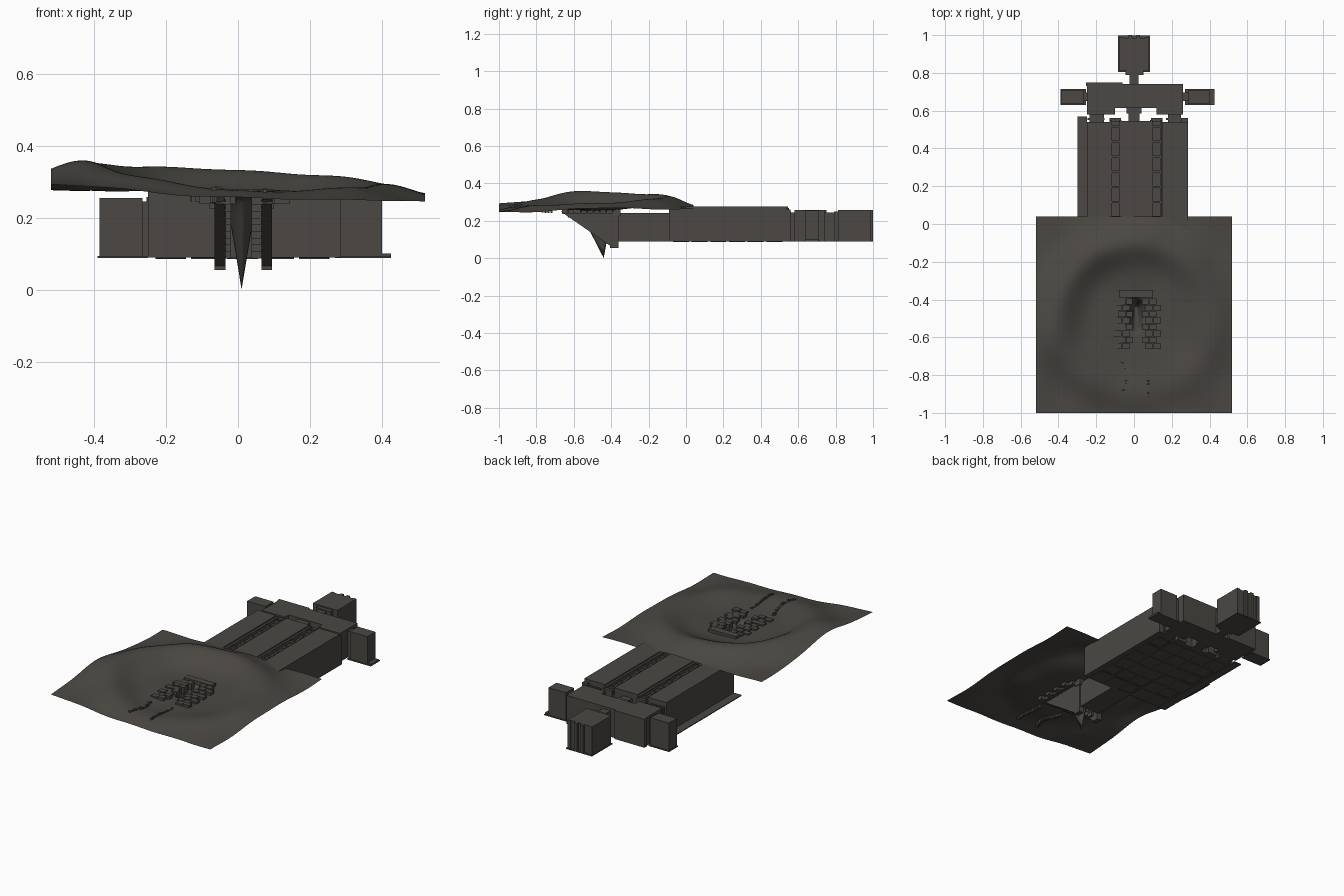
import bpy, bmesh, math, random
random.seed(4)

stone = bpy.data.materials.new("dark_stone")
stone.diffuse_color = (0.070, 0.064, 0.056, 1)


def finish(name, bm):
    bmesh.ops.recalc_face_normals(bm, faces=bm.faces)
    me = bpy.data.meshes.new(name)
    bm.to_mesh(me)
    bm.free()
    me.materials.append(stone)
    ob = bpy.data.objects.new(name, me)
    bpy.context.collection.objects.link(ob)
    return ob


def add_box(bm, x0, x1, y0, y1, z0, z1):
    vs = bmesh.ops.create_cube(bm, size=1)["verts"]
    for v in vs:
        v.co = ((x0 + x1) / 2 + v.co.x * (x1 - x0),
                (y0 + y1) / 2 + v.co.y * (y1 - y0),
                (z0 + z1) / 2 + v.co.z * (z1 - z0))


def boxes(name, *dims):
    bm = bmesh.new()
    for d in dims:
        add_box(bm, *d)
    return finish(name, bm)


def ground(x, y):
    # gently tilted sheet with a crater rim, a hill on the left and a low front entry
    u, v = (x + 0.52) / 1.04, (y + 1) / 1.04
    base = (0.29 * (1 - u) + 0.245 * u) * (1 - v) + (0.275 * (1 - u) + 0.265 * u) * v
    dx, dy = x, y + 0.5
    d = math.hypot(dx, dy)
    c, s = (dx / d, dy / d) if d > 1e-6 else (0, 0)
    rim = 0.314 - 0.02 * c + 0.02 * s
    z = base - 0.012 * math.exp(-(d / 0.25) ** 2)
    z += (rim - base) * math.exp(-((d - 0.40) / 0.11) ** 2)
    z += 0.04 * math.exp(-((x + 0.49) / 0.13) ** 2 - ((y + 0.6) / 0.25) ** 2)
    z -= 0.025 * math.exp(-(x / 0.25) ** 2 - ((y + 1) / 0.2) ** 2)
    z += 0.004 * math.sin(17 * x + 5 * y) * math.cos(13 * y - 4 * x)
    return z


def shaft(x, y):
    # narrow funnel at the foot of the stairwell
    ry = 0.14 if y < -0.44 else 0.05
    d = math.hypot((x - 0.01) / 0.045, (y + 0.44) / ry)
    return max(0, 1 - d) ** 1.1


# Hilly ground sheet
bm = bmesh.new()
bmesh.ops.create_grid(bm, x_segments=104, y_segments=104, size=0.52)
for v in bm.verts:
    x, y = v.co.x, v.co.y - 0.48
    v.co = (x, y, ground(x, y) * (1 - shaft(x, y)))
terrain = finish("ground_sheet", bm)
for p in terrain.data.polygons:
    p.use_smooth = True

# Great hall with three raised roof bands and two sunken channels
boxes("hall_body", (-0.25, 0.285, -0.09, 0.54, 0.09, 0.245))
boxes("hall_roof_bands",
      (-0.25, -0.13, -0.09, 0.54, 0.24, 0.275),
      (-0.065, 0.085, -0.09, 0.545, 0.24, 0.275),
      (0.15, 0.285, -0.09, 0.54, 0.24, 0.275))
bm = bmesh.new()
for cx in (-0.0975, 0.1175):
    for side in (-1, 1):
        x = cx + side * 0.026
        add_box(bm, x - 0.006, x + 0.006, -0.09, 0.55, 0.24, 0.268)
    for i in range(8):
        y = -0.05 + i * 0.08
        add_box(bm, cx - 0.026, cx + 0.026, y, y + 0.012, 0.24, 0.262)
finish("channel_ladders", bm)
boxes("hall_back_tabs",
      (-0.13, -0.07, 0.54, 0.56, 0.09, 0.26), (0.09, 0.15, 0.54, 0.56, 0.09, 0.26),
      (0.25, 0.285, 0.54, 0.56, 0.09, 0.26))

# Thin floor plates reaching past the walls
boxes("floor_plates",
      (-0.30, -0.25, -0.09, 0.57, 0.088, 0.093),
      (0.27, 0.425, 0.63, 0.715, 0.088, 0.093),
      (-0.39, -0.255, 0.63, 0.715, 0.088, 0.093),
      (-0.085, 0.085, 0.805, 0.998, 0.088, 0.093))
bm = bmesh.new()
for i in range(5):
    for j in range(6):
        x, y = -0.23 + i * 0.1, -0.07 + j * 0.1
        z = 0.085 + random.random() * 0.004
        add_box(bm, x, x + 0.085, y, y + 0.085, z, 0.092)
finish("underside_tiles", bm)

# Passages from the hall to the cross room
boxes("passages",
      (-0.235, -0.16, 0.54, 0.59, 0.09, 0.243), (0.18, 0.25, 0.54, 0.59, 0.09, 0.243),
      (-0.03, 0.03, 0.54, 0.63, 0.09, 0.243), (-0.04, 0.04, 0.585, 0.62, 0.09, 0.25),
      (-0.245, -0.155, 0.55, 0.562, 0.09, 0.25), (0.17, 0.255, 0.55, 0.562, 0.09, 0.25))

# Cross room with forward lobes
boxes("cross_room",
      (-0.25, 0.26, 0.615, 0.74, 0.09, 0.258),
      (-0.25, -0.10, 0.58, 0.62, 0.09, 0.258),
      (0.12, 0.26, 0.58, 0.62, 0.09, 0.258),
      (-0.255, -0.06, 0.73, 0.75, 0.09, 0.258))

# Side chambers and their short connectors
boxes("side_chambers",
      (-0.385, -0.265, 0.635, 0.71, 0.09, 0.255), (0.285, 0.40, 0.635, 0.71, 0.09, 0.255),
      (-0.27, -0.25, 0.65, 0.695, 0.09, 0.245), (0.26, 0.29, 0.65, 0.695, 0.09, 0.245))
boxes("right_chamber_end", (0.395, 0.425, 0.637, 0.708, 0.09, 0.10))

# Rear chamber, neck passage and back ribs
boxes("neck_passage", (-0.025, 0.025, 0.735, 0.815, 0.09, 0.243),
      (-0.045, 0.05, 0.79, 0.815, 0.09, 0.25))
boxes("rear_chamber", (-0.08, 0.08, 0.812, 0.985, 0.09, 0.257))
boxes("rear_ribs", (-0.028, -0.010, 0.98, 1.0, 0.09, 0.257),
      (0.012, 0.032, 0.98, 1.0, 0.09, 0.257),
      (-0.08, -0.06, 0.98, 0.99, 0.09, 0.257), (0.06, 0.08, 0.98, 0.99, 0.09, 0.257))

# Entry corridor and gate under the ground
boxes("entry_corridor", (-0.045, 0.085, -0.36, -0.085, 0.09, 0.242))
boxes("gate_posts", (-0.065, -0.035, -0.405, -0.36, 0.055, 0.25),
      (0.065, 0.095, -0.405, -0.36, 0.055, 0.25))
boxes("gate_lintel", (-0.08, 0.10, -0.39, -0.35, 0.225, 0.278))

# Sloped side walls of the stairwell
bm = bmesh.new()
for x0, x1 in ((-0.065, -0.035), (0.065, 0.095)):
    prof = ((-0.67, 0.25), (-0.39, 0.055), (-0.39, 0.25))
    f = bm.faces.new([bm.verts.new((x0, y, z)) for y, z in prof])
    ext = bmesh.ops.extrude_face_region(bm, geom=[f])["geom"]
    for v in ext:
        if isinstance(v, bmesh.types.BMVert):
            v.co.x = x1
finish("stairwell_walls", bm)

# Step ends descending on both sides of the open shaft
bm = bmesh.new()
for i in range(9):
    y, z = -0.66 + i * 0.029, 0.235 - i * 0.0185
    for x0, x1 in ((-0.037, -0.02), (0.037, 0.067)):
        add_box(bm, x0, x1, y, y + 0.035, z, z + 0.024)
finish("step_ends", bm)

# Staggered cap stones around the stairwell
bm = bmesh.new()
for i in range(8):
    y = -0.425 - i * 0.034
    for side in (-1, 1):
        if i % 2 == 0:
            spans = [(0.025, 0.06), (0.063, 0.10)]
        else:
            spans = [(0.04, 0.08), (0.083, 0.125)]
        for a, b in spans:
            xs = sorted((0.018 + side * a, 0.018 + side * b))
            top = 0.27 + random.uniform(-0.003, 0.008)
            add_box(bm, xs[0], xs[1], y, y + 0.031, 0.238, top)
finish("cap_stones", bm)

# Rubble lines along the approach
bm = bmesh.new()
for i in range(13):
    y = -0.72 - i * 0.016
    for x, r in ((-0.07 + 0.025 * math.sin(i / 4), 0.008), (0.075, 0.006)):
        z = ground(x, y)
        add_box(bm, x - r, x + r, y - 0.005, y + 0.005, z - 0.02, z + random.uniform(0.001, 0.009))
finish("approach_rubble", bm)
